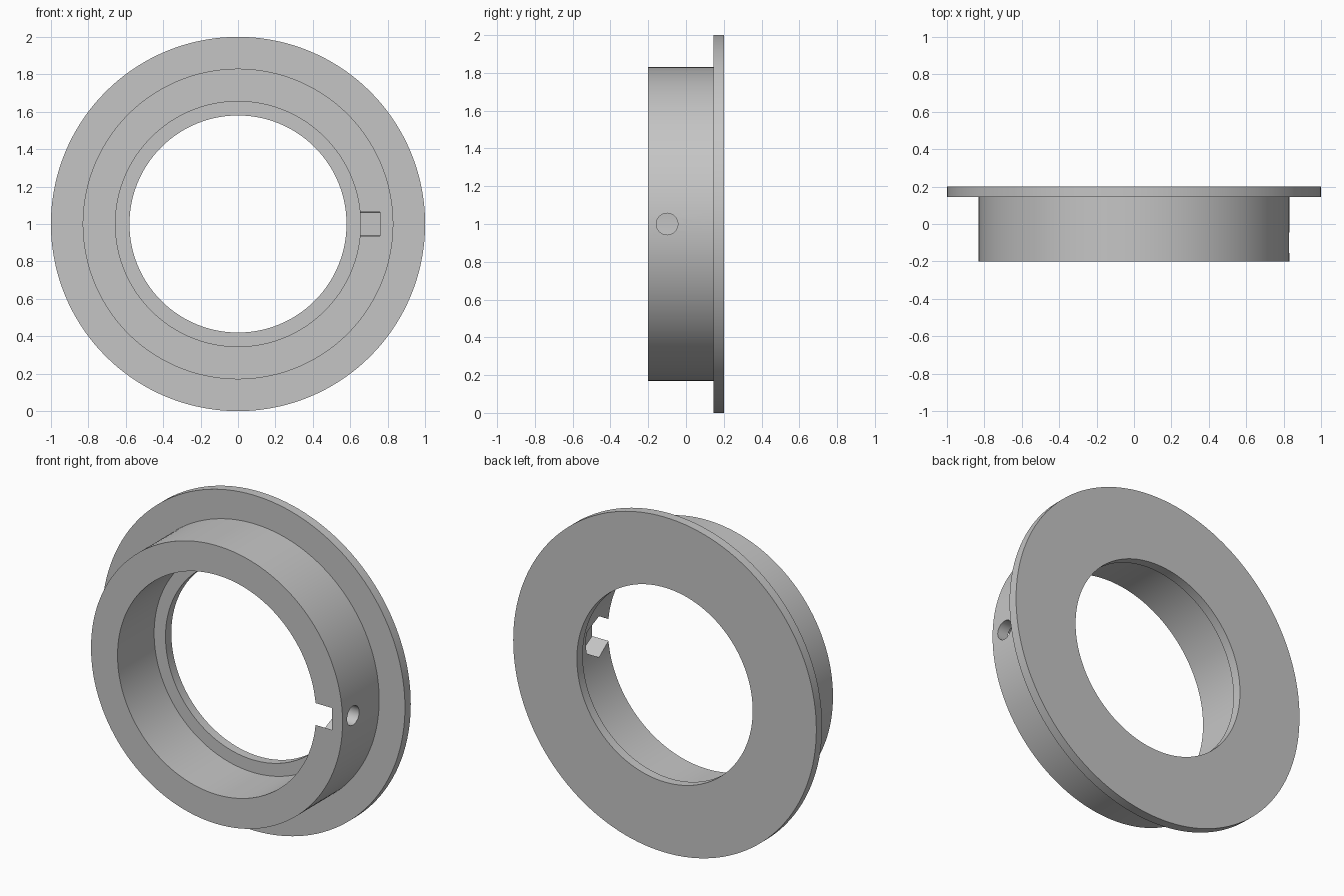
import bpy
import bmesh
from math import pi, radians
from mathutils import Matrix, Vector

cube = bpy.data.objects.get("Cube")
if cube:
    bpy.data.objects.remove(cube, do_unlink=True)

SEGMENTS = 144
FRONT, BACK, STEP = -0.2, 0.2, 0.145   # depth positions along y
OUTER, BARREL, BORE, LIP = 1.0, 0.83, 0.655, 0.58   # radii
HOLE_Y = -0.1

grey = bpy.data.materials.new("light grey")
grey.use_nodes = True
colour = (0.56, 0.56, 0.56, 1)
grey.diffuse_color = colour
grey.node_tree.nodes["Principled BSDF"].inputs["Base Color"].default_value = colour


def add_object(name, bm):
    bmesh.ops.recalc_face_normals(bm, faces=bm.faces)
    mesh = bpy.data.meshes.new(name)
    bm.to_mesh(mesh)
    bm.free()
    mesh.materials.append(grey)
    obj = bpy.data.objects.new(name, mesh)
    bpy.context.collection.objects.link(obj)
    return obj


def lathe(name, profile):
    """Revolve a closed (radius, y) outline around the y axis at z = 1."""
    bm = bmesh.new()
    verts = [bm.verts.new((r, y, 1)) for r, y in profile]
    edges = [bm.edges.new((v, verts[i - 1])) for i, v in enumerate(verts)]
    bmesh.ops.spin(bm, geom=verts + edges, cent=(0, 0, 1), axis=(0, 1, 0),
                   angle=2 * pi, steps=SEGMENTS, use_merge=True)
    bmesh.ops.remove_doubles(bm, verts=bm.verts, dist=0.0001)
    return add_object(name, bm)


def radial_cutter(name, sides, radius, x0, x1):
    """Prism lying along x, with two corners pointing up and down."""
    bm = bmesh.new()
    place = (Matrix.Translation(Vector(((x0 + x1) / 2, HOLE_Y, 1)))
             @ Matrix.Rotation(pi / 2, 4, 'Y') @ Matrix.Rotation(pi / 6, 4, 'Z'))
    bmesh.ops.create_cone(bm, cap_ends=True, segments=sides, radius1=radius,
                          radius2=radius, depth=x1 - x0, matrix=place)
    obj = add_object(name, bm)
    obj.hide_render = True
    return obj


# Flanged ring: barrel at the front, wide flange and inner lip at the back
ring = lathe("flanged_ring", [
    (BORE, FRONT), (BARREL, FRONT), (BARREL, STEP), (OUTER, STEP),
    (OUTER, BACK), (LIP, BACK), (LIP, STEP), (BORE, STEP)])

# Hexagonal nut pocket opening to the front and the bore, then the screw hole
cutters = [radial_cutter("nut_pocket_cutter", 6, 0.123, 0.5, 0.76),
           radial_cutter("screw_hole_cutter", 48, 0.057, 0.7, 1.1)]

bpy.ops.object.select_all(action='DESELECT')
bpy.context.view_layer.objects.active = ring
ring.select_set(True)
for cutter in cutters:
    cut = ring.modifiers.new(cutter.name, 'BOOLEAN')
    cut.operation = 'DIFFERENCE'
    cut.solver = 'EXACT'
    cut.object = cutter
    bpy.ops.object.modifier_apply(modifier=cut.name)
    bpy.data.objects.remove(cutter, do_unlink=True)

bpy.ops.object.shade_smooth_by_angle(angle=radians(30))
